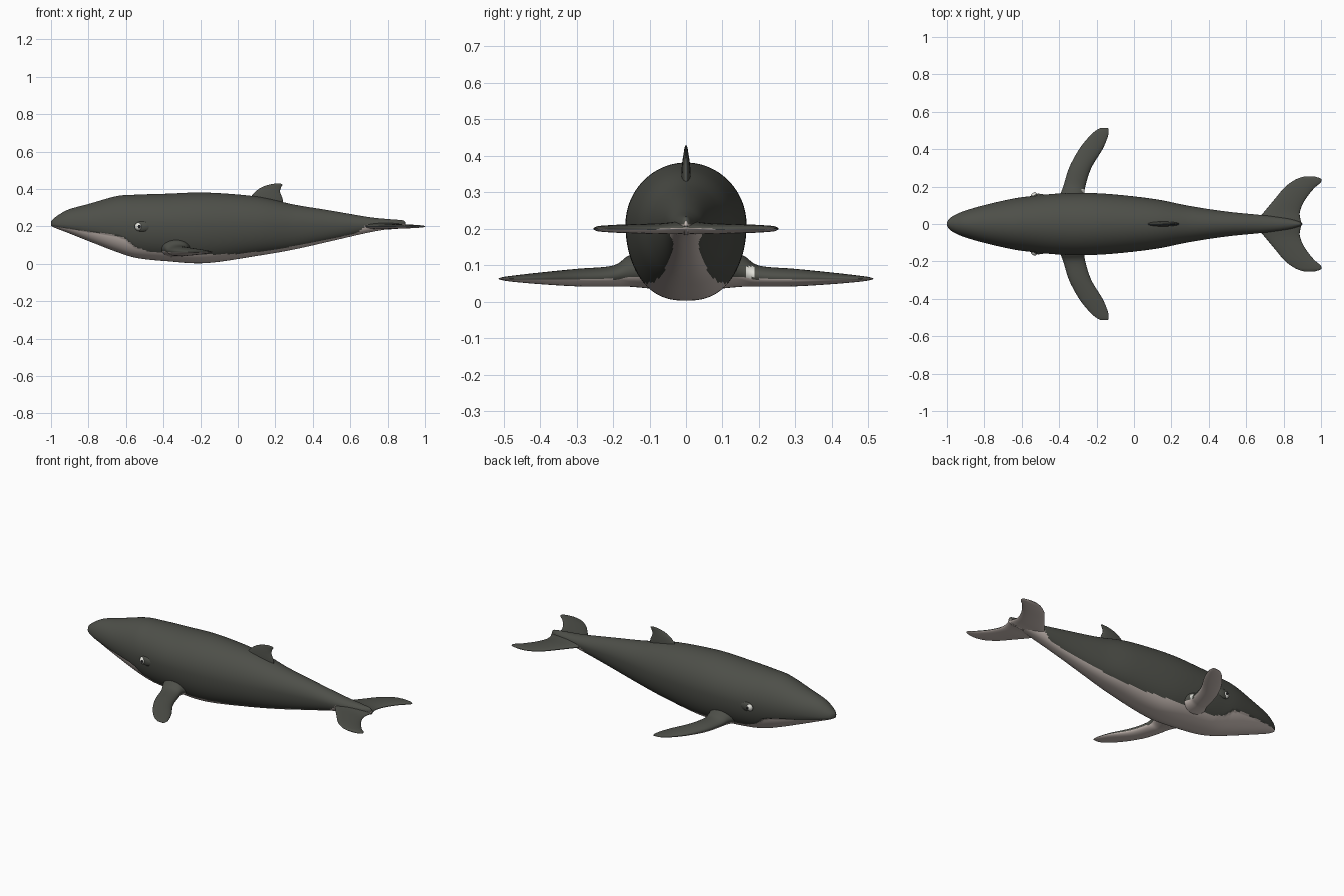
import bpy, bmesh, math

if "Cube" in bpy.data.objects:
    bpy.data.objects.remove(bpy.data.objects["Cube"])


def material(name, rgb):
    m = bpy.data.materials.new(name)
    m.diffuse_color = (*rgb, 1)
    m.use_nodes = True
    m.node_tree.nodes["Principled BSDF"].inputs["Base Color"].default_value = m.diffuse_color
    return m


DARK = material("dark grey skin", (0.075, 0.078, 0.066))
PALE = material("pale belly", (0.60, 0.52, 0.48))
WHITE = material("eye white", (0.75, 0.75, 0.70))
BLACK = material("pupil black", (0.012, 0.012, 0.012))


def dense(rows, n):
    """Smooth curve through the rows, n steps per gap."""
    out = []
    for i in range(len(rows) - 1):
        a, b, c, d = (rows[max(0, min(len(rows) - 1, k))] for k in (i - 1, i, i + 1, i + 2))
        for s in range(n):
            t = s / n
            out.append([q + 0.5 * t * (r - p + t * (2 * p - 5 * q + 4 * r - u + t * (3 * (q - r) + u - p)))
                        for p, q, r, u in zip(a, b, c, d)])
    return out + [list(rows[-1])]


def line(points, x):
    """Straight interpolation along a list of (x, value)."""
    for (x0, v0), (x1, v1) in zip(points, points[1:]):
        if x <= x1:
            return v0 + (v1 - v0) * max(0, x - x0) / (x1 - x0)
    return points[-1][1]


def finish(name, bm, mats, mirror):
    for f in bm.faces:
        f.smooth = True
    me = bpy.data.meshes.new(name)
    bm.to_mesh(me)
    bm.free()
    for m in mats:
        me.materials.append(m)
    ob = bpy.data.objects.new(name, me)
    bpy.context.collection.objects.link(ob)
    if mirror:
        mod = ob.modifiers.new("mirror", 'MIRROR')
        mod.use_axis = (False, True, False)
        mod.use_mirror_merge = False


def loft(name, rings, colour, mirror=False):
    bm = bmesh.new()
    vs = [[bm.verts.new(p) for p in r] for r in rings]
    n = len(vs[0])
    for a, b in zip(vs, vs[1:]):
        for j in range(n):
            k = (j + 1) % n
            bm.faces.new((a[j], a[k], b[k], b[j]))
    bm.faces.new(vs[0])
    bm.faces.new(vs[-1])
    bmesh.ops.recalc_face_normals(bm, faces=bm.faces)
    for f in bm.faces:
        f.material_index = int(colour(f))
    finish(name, bm, (DARK, PALE, WHITE), mirror)


# body: x, top, bottom, half width
body_rows = [
    (-1.0, 0.228, 0.203, 0.008), (-0.985, 0.243, 0.195, 0.03), (-0.95, 0.268, 0.181, 0.052),
    (-0.9, 0.293, 0.162, 0.072), (-0.8, 0.32, 0.122, 0.101), (-0.65, 0.362, 0.064, 0.135),
    (-0.54, 0.37, 0.031, 0.15), (-0.38, 0.375, 0.014, 0.164), (-0.17, 0.381, 0.004, 0.163),
    (0.1, 0.36, 0.042, 0.135), (0.3, 0.317, 0.077, 0.096), (0.5, 0.284, 0.122, 0.066),
    (0.7, 0.25, 0.168, 0.046), (0.82, 0.238, 0.188, 0.03), (0.88, 0.233, 0.196, 0.014),
    (0.895, 0.222, 0.2, 0.004)]
# height of the pale belly edge along the body
edge = [(-1, 0.203), (-0.93, 0.192), (-0.8, 0.172), (-0.68, 0.158), (-0.61, 0.14), (-0.55, 0.09),
        (-0.48, 0.066), (-0.4, 0.057), (-0.2, 0.05), (0, 0.052), (0.2, 0.076), (0.4, 0.114),
        (0.6, 0.156), (0.64, 0.168), (0.69, 0.21), (0.9, 0.212)]
MID, N = 0.211, 128
rings = []
for x, top, bot, w in dense(body_rows, 14):
    ring = []
    for j in range(N):
        a = 2 * math.pi * j / N
        c, s = math.cos(a), math.sin(a)
        if s >= 0:
            y, z = w * c, MID + (top - MID) * s
        else:
            y = w * math.copysign(abs(c) ** 0.8, c)
            z = MID + (MID - bot) * s
            # lower jaw tucked in below the lip
            if z < line(edge, x):
                y *= 1 - 0.06 * max(0, min(1, (-0.5 - x) / 0.1))
        ring.append((x, y, z))
    rings.append(ring)


def belly(f):
    c = f.calc_center_median()
    return c.z < line(edge, c.x)


loft("body", rings, belly)


# flippers and tail flukes: y, leading x, trailing x, middle z, half thickness
def blade(rows, side=1, n=32):
    return [[((x0 + x1) / 2 + (x1 - x0) / 2 * math.cos(2 * math.pi * j / n), side * y,
              z + h * math.sin(2 * math.pi * j / n)) for j in range(n)]
            for y, x0, x1, z, h in dense(rows, 5)]


def underside(f):
    return f.normal.z < -0.5


def left_flipper_colour(f):
    # small white patch behind the root
    c = f.calc_center_median()
    if 0.162 < c.y < 0.186 and 0.065 < c.z < 0.098 and f.normal.x > 0.25:
        return 2
    return underside(f)


flipper = [
    (0.09, -0.43, -0.23, 0.085, 0.05), (0.155, -0.397, -0.262, 0.084, 0.043),
    (0.2, -0.378, -0.26, 0.07, 0.029), (0.3, -0.347, -0.228, 0.066, 0.024),
    (0.4, -0.293, -0.168, 0.064, 0.016), (0.47, -0.237, -0.139, 0.063, 0.009),
    (0.5, -0.203, -0.136, 0.063, 0.005), (0.514, -0.178, -0.139, 0.063, 0.001)]
loft("left_flipper", blade(flipper), left_flipper_colour)
loft("right_flipper", blade(flipper, -1), underside)

loft("tail_fluke", blade([
    (-0.005, 0.63, 0.9, 0.203, 0.02), (0.03, 0.665, 0.889, 0.202, 0.017),
    (0.07, 0.7, 0.888, 0.2, 0.015), (0.13, 0.75, 0.915, 0.2, 0.013),
    (0.19, 0.8, 0.962, 0.2, 0.011), (0.222, 0.838, 0.998, 0.2, 0.009),
    (0.242, 0.873, 0.999, 0.2, 0.007), (0.254, 0.91, 0.965, 0.2, 0.002)]),
    underside, True)

# dorsal fin: z, front x, back x, half thickness
fin = [(0.31, 0.05, 0.245, 0.013), (0.35, 0.065, 0.238, 0.013), (0.385, 0.092, 0.225, 0.01),
       (0.41, 0.128, 0.231, 0.006), (0.423, 0.165, 0.238, 0.004), (0.429, 0.198, 0.228, 0.001)]
loft("dorsal_fin", [[((x0 + x1) / 2 + (x1 - x0) / 2 * math.cos(2 * math.pi * j / 24),
                      h * math.sin(2 * math.pi * j / 24), z) for j in range(24)]
                    for z, x0, x1, h in dense(fin, 4)], lambda f: 0)


# eyes with lids, mirrored to the other side
def ball(name, loc, scale, mat):
    bm = bmesh.new()
    bmesh.ops.create_uvsphere(bm, u_segments=24, v_segments=16, radius=1)
    for v in bm.verts:
        v.co = [c * s + l for c, s, l in zip(v.co, scale, loc)]
    finish(name, bm, (mat,), True)


ball("eyelid", (-0.51, 0.144, 0.2), (0.046, 0.018, 0.03), DARK)
ball("eyeball", (-0.532, 0.148, 0.199), (0.02, 0.02, 0.021), WHITE)
ball("pupil", (-0.53, 0.159, 0.199), (0.011, 0.0105, 0.012), BLACK)
